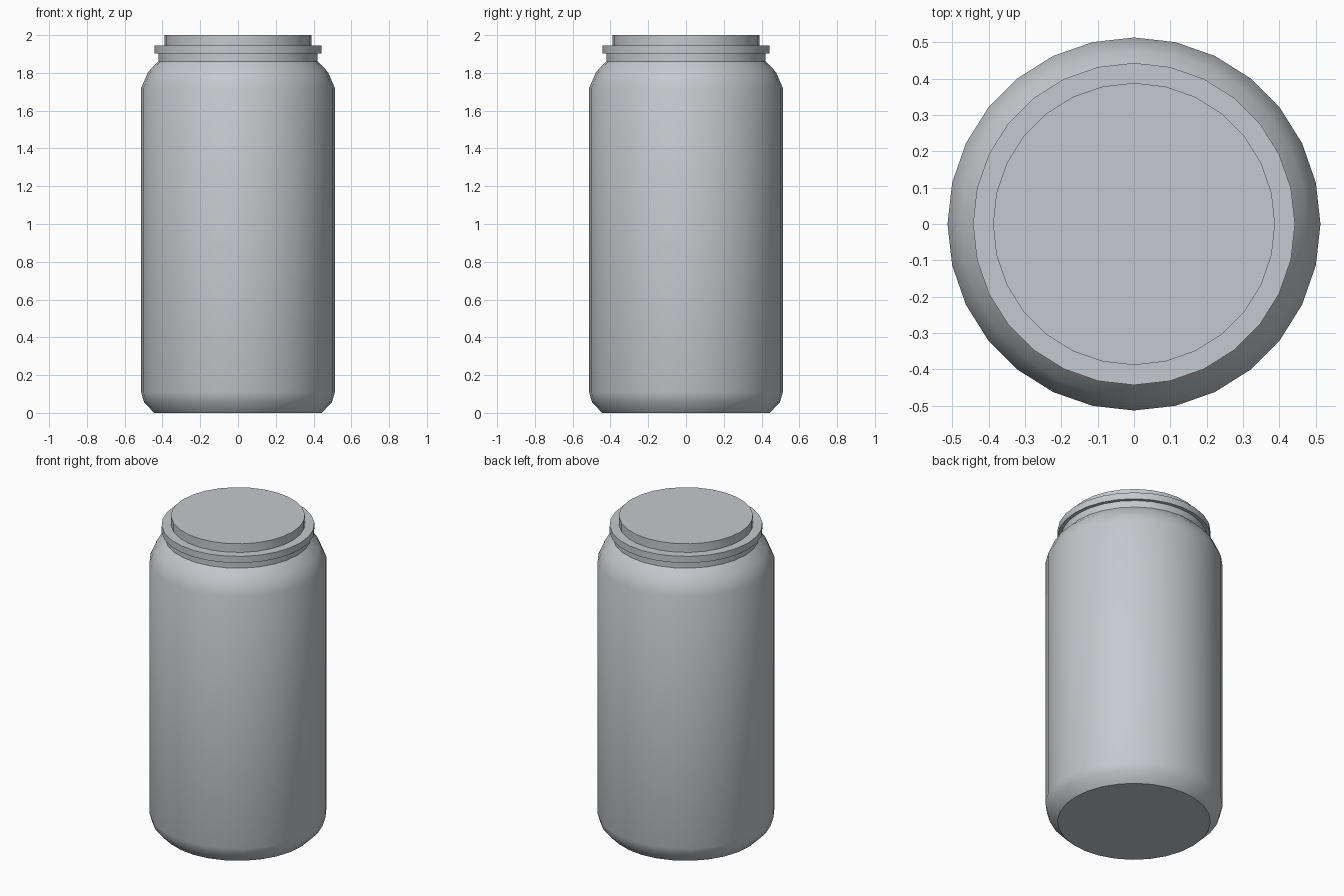
import bpy, bmesh, math

if "Cube" in bpy.data.objects:
    bpy.data.objects.remove(bpy.data.objects["Cube"])

SIDES = 28

metal = bpy.data.materials.new("grey metal")
metal.diffuse_color = (0.56, 0.58, 0.61, 1)
metal.use_nodes = True
metal.node_tree.nodes["Principled BSDF"].inputs["Base Color"].default_value = metal.diffuse_color


def lathe(name, profile):
    """Closed solid of revolution from (radius, height) points, bottom to top."""
    bm = bmesh.new()
    rings = []
    for r, z in profile:
        rings.append([bm.verts.new((r * math.cos(math.tau * i / SIDES),
                                    r * math.sin(math.tau * i / SIDES), z))
                      for i in range(SIDES)])
    for low, high in zip(rings, rings[1:]):
        for i in range(SIDES):
            j = (i + 1) % SIDES
            bm.faces.new((low[i], low[j], high[j], high[i]))
    bm.faces.new(rings[0][::-1])
    bm.faces.new(rings[-1])
    mesh = bpy.data.meshes.new(name)
    bm.to_mesh(mesh)
    bm.free()
    mesh.materials.append(metal)
    obj = bpy.data.objects.new(name, mesh)
    bpy.context.collection.objects.link(obj)
    bpy.ops.object.select_all(action='DESELECT')
    obj.select_set(True)
    bpy.context.view_layer.objects.active = obj
    bpy.ops.object.shade_smooth_by_angle(angle=math.radians(30))
    return obj


# One continuous shell: rounded body, neck, flange and raised top disc
lathe("canister", [
    (0.443, 0.0), (0.497, 0.055), (0.513, 0.11),     # rounded base
    (0.513, 1.72), (0.476, 1.805), (0.422, 1.86),    # wall and shoulder
    (0.422, 1.903), (0.443, 1.903), (0.443, 1.945),  # neck and flange
    (0.388, 1.945), (0.388, 2.0),                    # raised top disc
])
